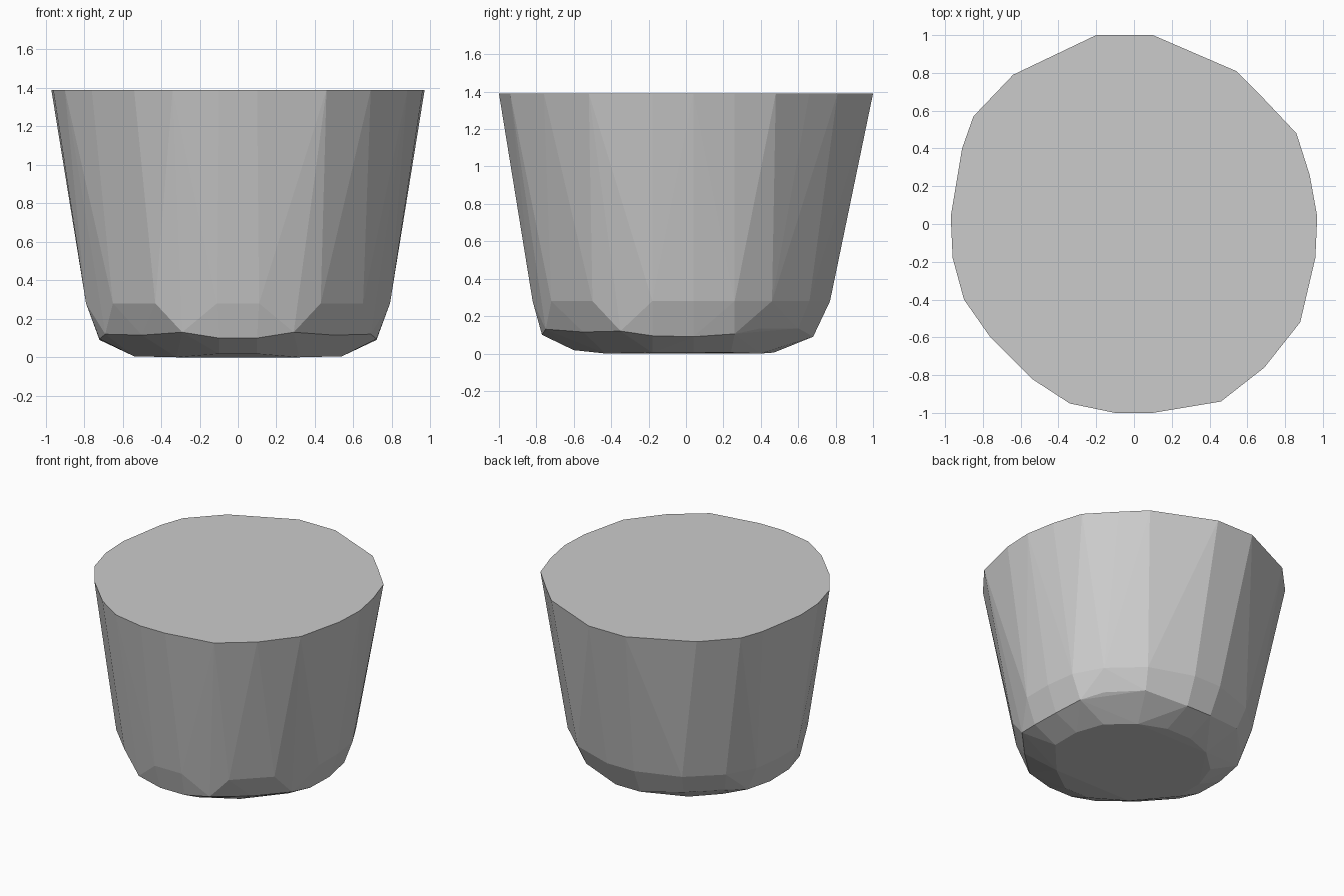
import bpy, bmesh

if "Cube" in bpy.data.objects:
    bpy.data.objects.remove(bpy.data.objects["Cube"])

# Rim outline (slightly irregular, flat top)
TOP_Z = 1.39
rim = [(.1, 1), (.54, .81), (.69, .66), (.86, .48), (.93, .26), (.97, .04), (.96, -.18),
       (.88, -.52), (.69, -.76), (.46, -.94), (.1, -1), (-.1, -1), (-.34, -.95),
       (-.54, -.82), (-.76, -.6), (-.9, -.4), (-.96, -.18), (-.97, .04), (-.91, .4),
       (-.85, .57), (-.64, .79), (-.2, 1)]

# Right halves of the lower rings, mirrored in x
shoulder = [(.11, -.82), (.43, -.72), (.65, -.5), (.79, -.18), (.79, .04),
            (.76, .26), (.65, .46), (.43, .66), (.11, .77)]
heel = [(.1, -.77, .1), (.29, -.75, .13), (.5, -.55, .115), (.69, -.35, .12),
        (.72, -.18, .095), (.72, .04, .09), (.69, .26, .105), (.6, .4, .135),
        (.4, .6, .135), (.1, .68, .09)]
base = [(.1, -.6, .018), (.32, -.43, 0), (.54, -.18, .005), (.54, .04, .005),
        (.47, .24, .005), (.3, .4, 0), (.1, .47, .005)]


def mirrored(points):
    return [(s * x, y, z) for x, y, z in points for s in (1, -1)]


points = [(x, y, TOP_Z) for x, y in rim]
points += mirrored([(x, y, .28) for x, y in shoulder])
points += mirrored(heel) + mirrored(base)

# Faceted convex tapered body
bm = bmesh.new()
for p in points:
    bm.verts.new(p)
hull = bmesh.ops.convex_hull(bm, input=bm.verts[:])
loose = [v for v in bm.verts if not v.link_faces]
bmesh.ops.delete(bm, geom=loose, context='VERTS')
bmesh.ops.dissolve_limit(bm, angle_limit=.02, verts=bm.verts[:], edges=bm.edges[:])
bmesh.ops.recalc_face_normals(bm, faces=bm.faces[:])

mesh = bpy.data.meshes.new("tapered_cup_body")
bm.to_mesh(mesh)
bm.free()
body = bpy.data.objects.new("tapered_cup_body", mesh)
bpy.context.collection.objects.link(body)
